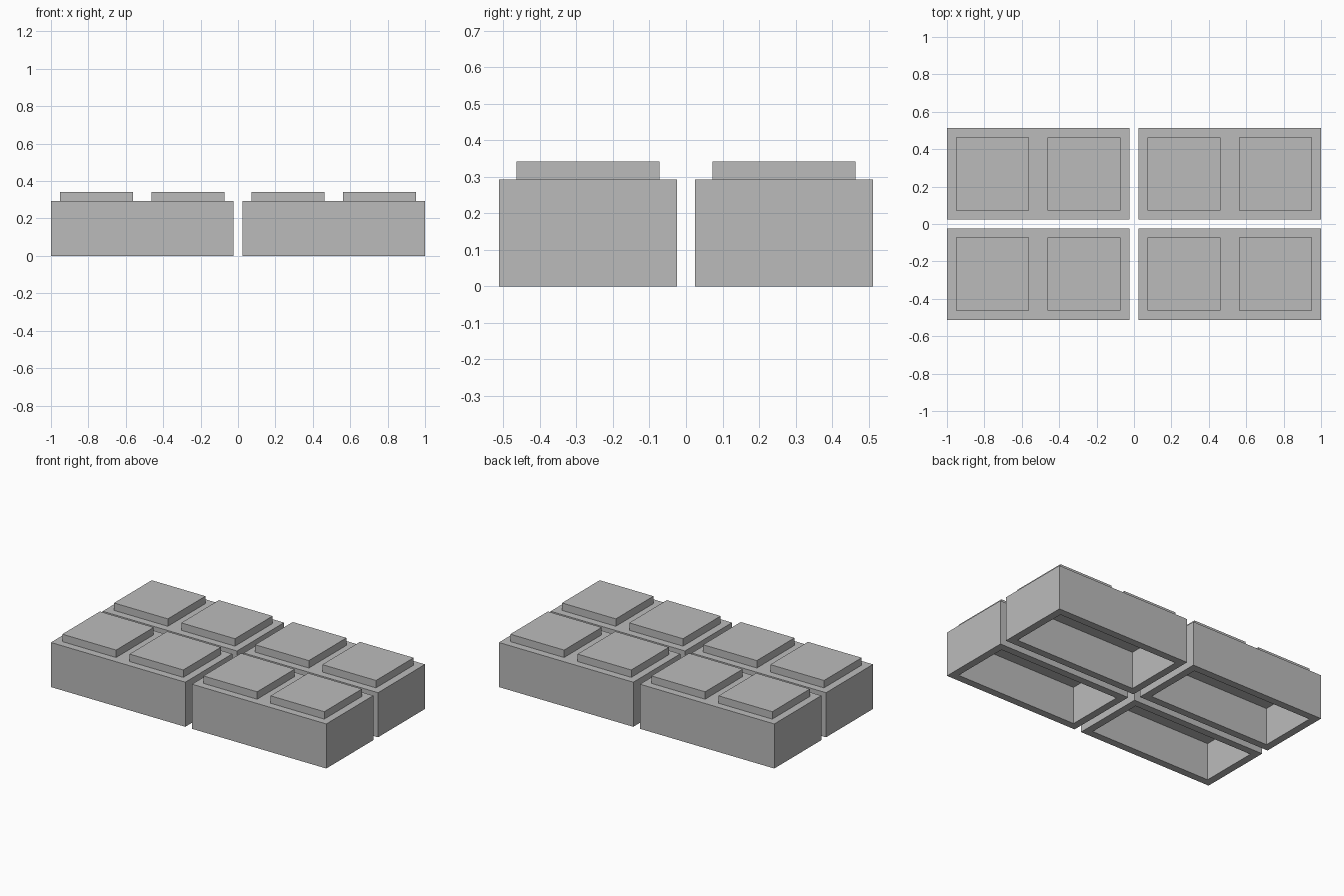
import bpy
import bmesh
from mathutils import Matrix, Vector

if "Cube" in bpy.data.objects:
    bpy.data.objects.remove(bpy.data.objects["Cube"], do_unlink=True)

U = 2 / 41                      # one module: wall, gap and pad thickness
LENGTH, WIDTH, HEIGHT = 20, 10, 6
PAD = 8

grey = bpy.data.materials.new("plain_grey")
grey.use_nodes = True
colour = (0.5, 0.5, 0.5, 1)
grey.diffuse_color = colour
grey.node_tree.nodes["Principled BSDF"].inputs["Base Color"].default_value = colour


def add_box(bm, size, base):
    """Box of the given size in modules, standing on the centre point base."""
    centre = Vector(base) + Vector((0, 0, size[2] / 2))
    matrix = Matrix.Translation(centre * U) @ Matrix.Diagonal((*[s * U for s in size], 1))
    return bmesh.ops.create_cube(bm, size=1, matrix=matrix)["verts"]


def finish(bm, name, location):
    mesh = bpy.data.meshes.new(name)
    bm.to_mesh(mesh)
    bm.free()
    mesh.materials.append(grey)
    obj = bpy.data.objects.new(name, mesh)
    obj.location = location
    bpy.context.collection.objects.link(obj)
    return obj


def make_block(name, location):
    """Open-bottomed shell with walls and roof one module thick."""
    bm = bmesh.new()
    add_box(bm, (LENGTH, WIDTH, HEIGHT), (0, 0, 0))
    bottom = min(bm.faces, key=lambda f: f.calc_center_median().z)
    bmesh.ops.inset_region(bm, faces=[bottom], thickness=U, use_even_offset=True)
    # push the inset underside up to hollow the block
    hollow = bmesh.ops.extrude_discrete_faces(bm, faces=[bottom])["faces"][0]
    bmesh.ops.translate(bm, verts=hollow.verts, vec=(0, 0, (HEIGHT - 1) * U))
    bmesh.ops.recalc_face_normals(bm, faces=bm.faces)
    return finish(bm, name, location)


def make_pad(name, location):
    bm = bmesh.new()
    add_box(bm, (PAD, PAD, 1), (0, 0, 0))
    return finish(bm, name, location)


# Four blocks, each with two square pads on top
for y_name, sy in (("front", -1), ("back", 1)):
    for x_name, sx in (("right", -1), ("left", 1)):
        cx = sx * (LENGTH + 1) / 2 * U
        cy = sy * (WIDTH + 1) / 2 * U
        block = make_block(f"{y_name}_{x_name}_block", (cx, cy, 0))
        for side, offset in (("inner", -sx), ("outer", sx)):
            pad = make_pad(f"{y_name}_{x_name}_{side}_pad",
                           (offset * LENGTH / 4 * U, 0, HEIGHT * U))
            pad.parent = block
